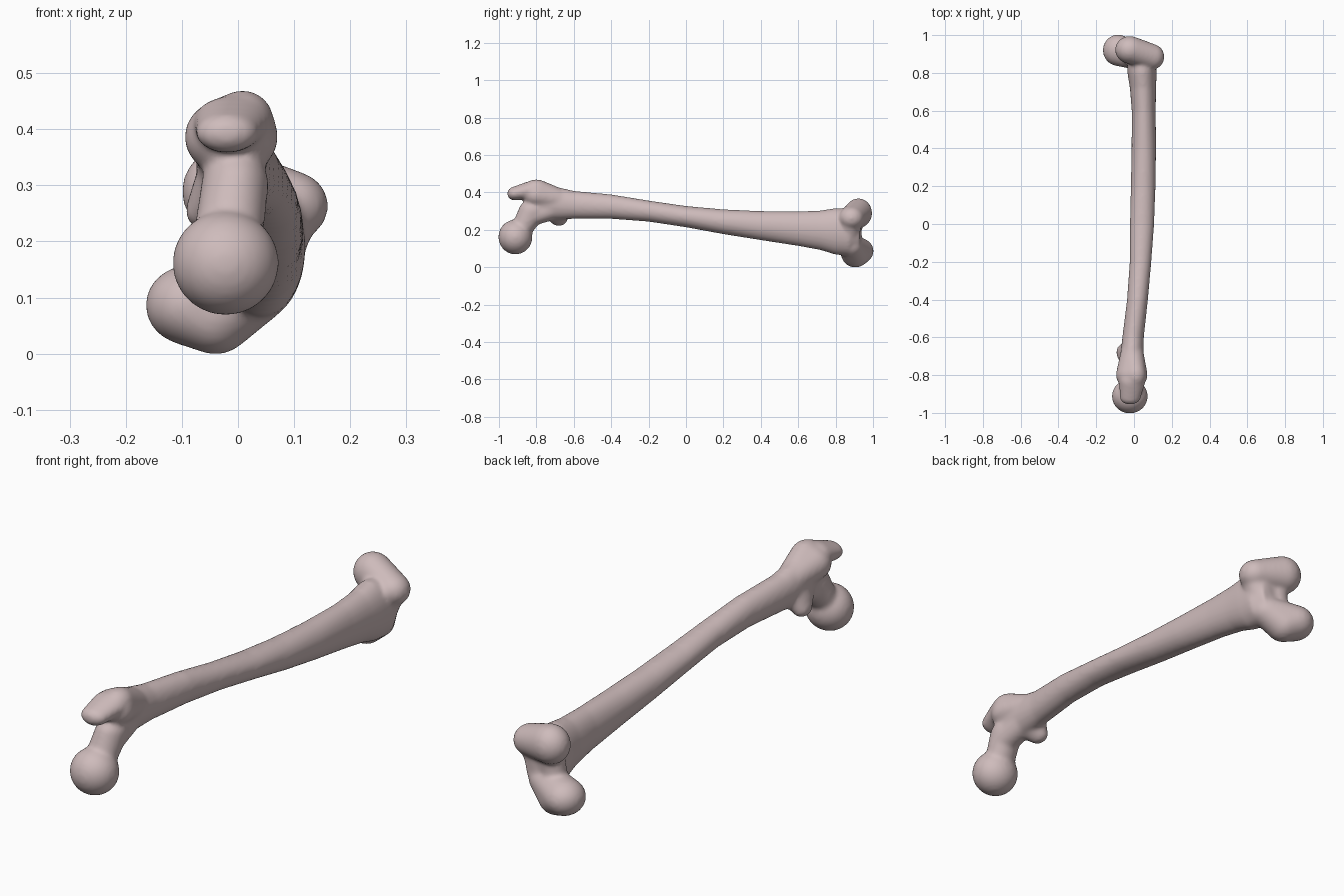
import bpy
import bmesh
import math
from mathutils import Matrix, Vector

cube = bpy.data.objects.get("Cube")
if cube:
    bpy.data.objects.remove(cube, do_unlink=True)

mat = bpy.data.materials.new("pinkish bone")
mat.use_nodes = True
color = (0.62, 0.5, 0.5, 1)
mat.diffuse_color = color
mat.node_tree.nodes["Principled BSDF"].inputs["Base Color"].default_value = color

bm = bmesh.new()


def hull(*balls):
    """Closed convex lump wrapped around ellipsoids given as (centre, radii)."""
    part = bmesh.new()
    for centre, radii in balls:
        m = Matrix.Translation(centre) @ Matrix.Diagonal((*radii, 1))
        bmesh.ops.create_icosphere(part, subdivisions=4, radius=1, matrix=m)
    out = bmesh.ops.convex_hull(part, input=part.verts)
    junk = {g for g in out["geom_interior"] + out["geom_unused"]
            if isinstance(g, bmesh.types.BMVert)}
    bmesh.ops.delete(part, geom=list(junk), context="VERTS")
    bmesh.ops.recalc_face_normals(part, faces=part.faces)
    mesh = bpy.data.meshes.new("lump")
    part.to_mesh(mesh)
    part.free()
    bm.from_mesh(mesh)
    bpy.data.meshes.remove(mesh)


def loft(stations, sides=32):
    """Tube along y through ellipses given as (y, x min, x max, z min, z max)."""
    rings = []
    for y, x0, x1, z0, z1 in stations:
        ring = []
        for i in range(sides):
            a = math.tau * i / sides
            ring.append(bm.verts.new((
                (x0 + x1) / 2 + (x1 - x0) / 2 * math.cos(a), y,
                (z0 + z1) / 2 + (z1 - z0) / 2 * math.sin(a))))
        rings.append(ring)
    faces = [bm.faces.new(rings[0]), bm.faces.new(rings[-1][::-1])]
    for r, s in zip(rings, rings[1:]):
        for i in range(sides):
            j = (i + 1) % sides
            faces.append(bm.faces.new((r[i], s[i], s[j], r[j])))
    bmesh.ops.recalc_face_normals(bm, faces=faces)


# bowed shaft, flaring at both ends
loft([
    (-0.82, -0.06, 0.05, 0.27, 0.44),
    (-0.72, -0.075, 0.05, 0.25, 0.435),
    (-0.6, -0.062, 0.052, 0.257, 0.407),
    (-0.4, -0.037, 0.074, 0.257, 0.388),
    (-0.2, -0.023, 0.092, 0.242, 0.355),
    (0, -0.022, 0.107, 0.212, 0.326),
    (0.2, -0.017, 0.114, 0.175, 0.308),
    (0.4, -0.013, 0.117, 0.143, 0.299),
    (0.6, -0.012, 0.115, 0.112, 0.297),
    (0.72, -0.022, 0.117, 0.09, 0.302),
    (0.8, -0.035, 0.12, 0.065, 0.315),
    (0.87, -0.035, 0.12, 0.06, 0.31),
    (0.93, -0.01, 0.09, 0.09, 0.29),
])

# ball head and neck
hull(((-0.022, -0.912, 0.16), (0.095, 0.091, 0.093)))
hull(((-0.02, -0.885, 0.19), (0.062, 0.055, 0.05)),
     ((-0.005, -0.82, 0.3), (0.06, 0.075, 0.06)))
hull(((-0.005, -0.82, 0.27), (0.055, 0.05, 0.05)),
     ((-0.01, -0.72, 0.31), (0.055, 0.06, 0.06)))

# large upper knob with its overhanging tip
hull(((-0.012, -0.8, 0.385), (0.084, 0.075, 0.07)),
     ((0.008, -0.8, 0.415), (0.055, 0.07, 0.053)),
     ((-0.01, -0.68, 0.36), (0.06, 0.06, 0.06)))
hull(((-0.01, -0.83, 0.41), (0.07, 0.06, 0.048)),
     ((-0.02, -0.92, 0.392), (0.055, 0.036, 0.036)))

# small lower knob
hull(((-0.06, -0.68, 0.252), (0.034, 0.045, 0.033)),
     ((-0.02, -0.7, 0.31), (0.055, 0.09, 0.055)))

# knee end: upper lobe, lower lobe and the front surface joining them
hull(((-0.022, 0.922, 0.288), (0.078, 0.073, 0.079)),
     ((0.095, 0.885, 0.262), (0.066, 0.068, 0.062)))
hull(((-0.085, 0.92, 0.085), (0.08, 0.083, 0.072)),
     ((-0.04, 0.905, 0.068), (0.07, 0.075, 0.071)),
     ((0.03, 0.88, 0.115), (0.064, 0.066, 0.062)))
hull(((0.085, 0.875, 0.25), (0.06, 0.06, 0.055)),
     ((0.03, 0.87, 0.12), (0.06, 0.06, 0.055)))
hull(((0.0, 0.89, 0.25), (0.05, 0.05, 0.05)),
     ((-0.02, 0.89, 0.12), (0.05, 0.05, 0.05)))

mesh = bpy.data.meshes.new("thigh_bone")
bm.to_mesh(mesh)
bm.free()
mesh.materials.append(mat)
bone = bpy.data.objects.new("thigh_bone", mesh)
bpy.context.collection.objects.link(bone)

# fuse the parts into one skin and soften the joins
remesh = bone.modifiers.new("fuse", "REMESH")
remesh.mode = "VOXEL"
remesh.voxel_size = 0.008
remesh.use_smooth_shade = True
soften = bone.modifiers.new("soften", "SMOOTH")
soften.factor = 0.5
soften.iterations = 12

# bake the skin and rest it on the ground
deps = bpy.context.evaluated_depsgraph_get()
skin = bpy.data.meshes.new_from_object(bone.evaluated_get(deps))
bone.modifiers.clear()
bone.data = skin
if not skin.materials:
    skin.materials.append(mat)
for p in skin.polygons:
    p.use_smooth = True
    p.material_index = 0
low = min(v.co.z for v in skin.vertices)
skin.transform(Matrix.Translation(Vector((0, 0, -low))))
